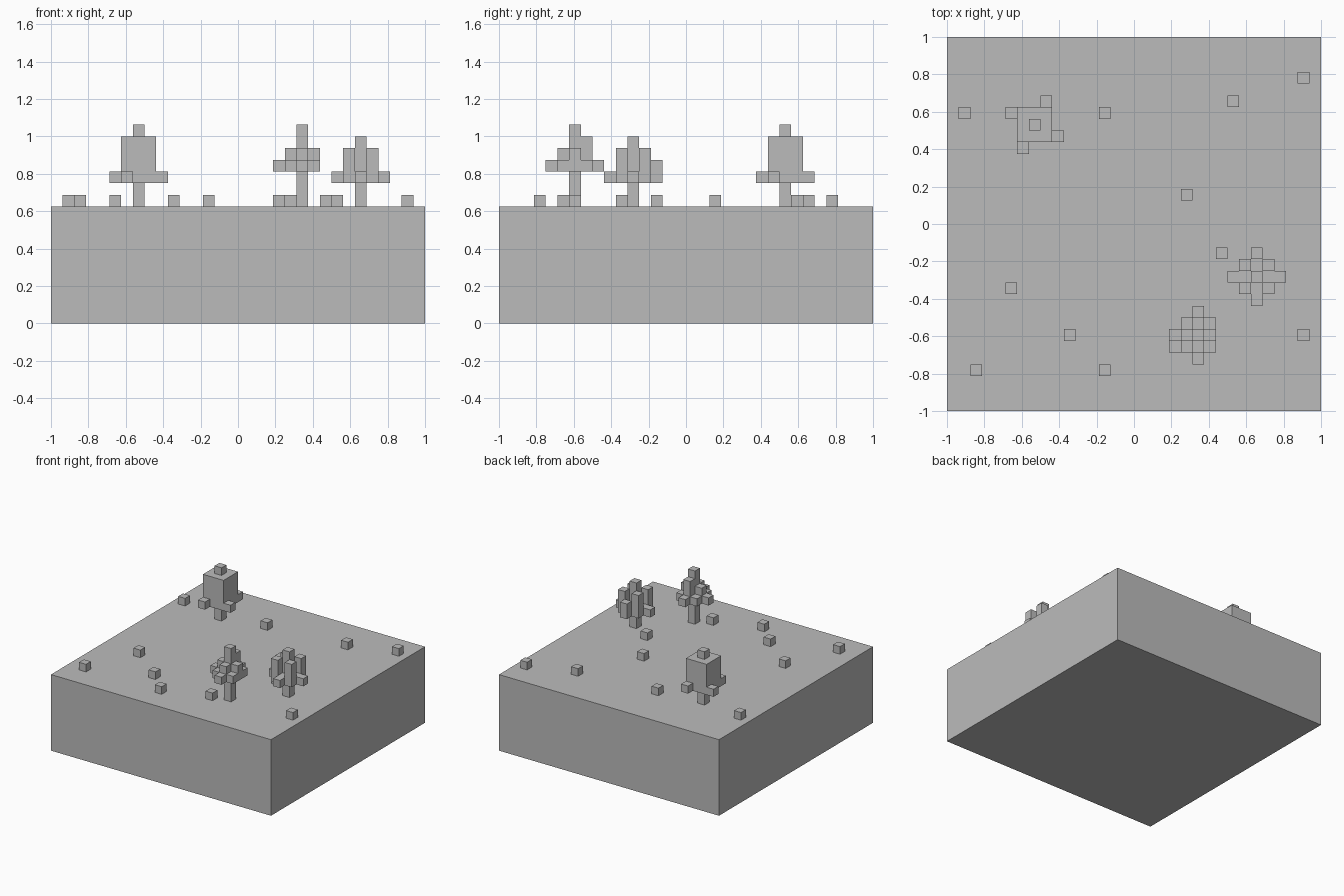
import bpy
import bmesh
from mathutils import Matrix, Vector

default_cube = bpy.data.objects.get("Cube")
if default_cube:
    bpy.data.objects.remove(default_cube, do_unlink=True)

V = 1 / 16          # size of one block
HALF = 16           # half the ground width, in blocks
GROUND = 10         # ground height, in blocks

grey = bpy.data.materials.new("stone_grey")
grey.use_nodes = True
colour = (0.5, 0.5, 0.5, 1)
grey.diffuse_color = colour
grey.node_tree.nodes["Principled BSDF"].inputs["Base Color"].default_value = colour


def build(name, boxes):
    """Make one object from boxes given as (low corner, high corner) in blocks."""
    bm = bmesh.new()
    for low, high in boxes:
        low, high = Vector(low) * V, Vector(high) * V
        place = Matrix.Translation((low + high) / 2) @ Matrix.Diagonal((*(high - low), 1))
        bmesh.ops.create_cube(bm, size=1, matrix=place)
    mesh = bpy.data.meshes.new(name)
    bm.to_mesh(mesh)
    bm.free()
    mesh.materials.append(grey)
    obj = bpy.data.objects.new(name, mesh)
    bpy.context.collection.objects.link(obj)
    return obj


def column(x, y, bottom, top):
    """One-block-wide column standing on a grid cell."""
    return (x, y, bottom), (x + 1, y + 1, top)


def tree(name, x, y, trunk_top, leaves):
    """Trunk plus leaf columns given as (dx, dy, bottom, top)."""
    build(name + "_trunk", [column(x, y, GROUND, trunk_top)])
    build(name + "_leaves", [column(x + dx, y + dy, b, t) for dx, dy, b, t in leaves])


# Ground slab
build("ground", [((-HALF, -HALF, 0), (HALF, HALF, GROUND))])

# Scattered single blocks
cells = [(-15, 9), (-3, 9), (14, 12), (8, 10), (4, 2), (7, -3), (-11, -6),
         (-6, -10), (14, -10), (-14, -13), (-3, -13), (3, -11)]
for i, (x, y) in enumerate(cells):
    build(f"small_block_{i + 1}", [column(x, y, GROUND, GROUND + 1)])

# Broad tree: solid crown, top block and a pinwheel of low leaves
tree("broad_tree", -9, 8, 12,
     [(-2, 1, 12, 13), (1, 2, 12, 13), (2, -1, 12, 13), (-1, -2, 12, 13)])
build("broad_tree_crown", [((-10, 7, 12), (-7, 10, 16)), column(-9, 8, 16, 17)])

# Pointed tree: square leaf layer, raised cross and tall trunk
sides = [(-1, 0), (1, 0), (0, -1), (0, 1)]
corners = [(x, y) for x in (-1, 1) for y in (-1, 1)]
tree("pointed_tree", 5, -10, 17,
     [(x, y, 13, 14) for x, y in corners + [(-2, 0), (0, -2), (0, 2)]]
     + [(x, y, 13, 16 if y == 1 else 15) for x, y in sides])

# Column tree: corner columns around the trunk with low arms
tree("column_tree", 10, -5, 16,
     [(x, y, 12, 15) for x, y in corners]
     + [(x * k, y * k, 12, 14 if y * k == 2 else 13) for x, y in sides for k in (1, 2)])
